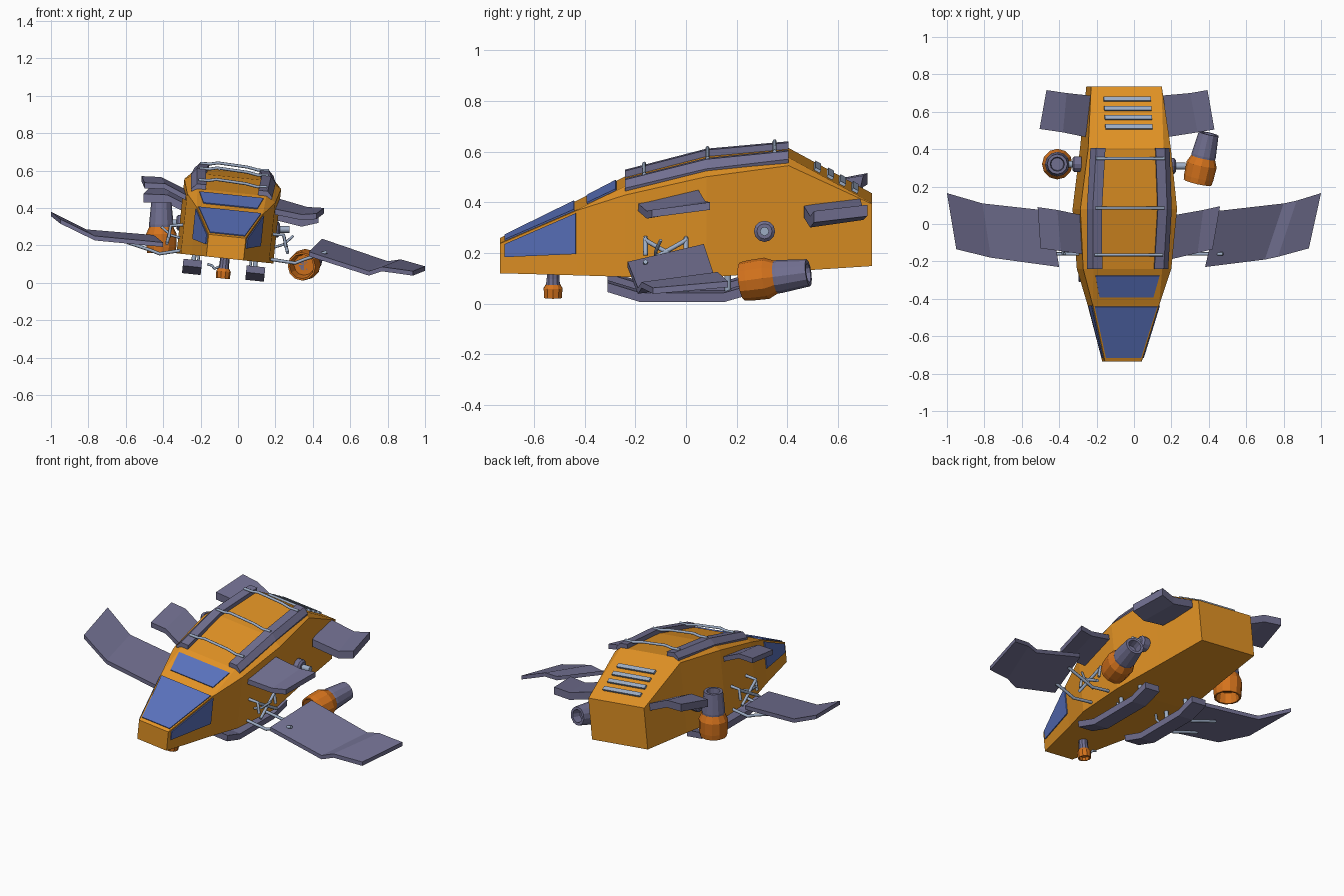
import bpy, bmesh, math
from mathutils import Matrix, Vector

if "Cube" in bpy.data.objects:
    bpy.data.objects.remove(bpy.data.objects["Cube"])


def mat(name, r, g, b):
    m = bpy.data.materials.new(name)
    m.diffuse_color = (r, g, b, 1)
    m.use_nodes = True
    m.node_tree.nodes["Principled BSDF"].inputs["Base Color"].default_value = m.diffuse_color
    return m


ORANGE = mat("hull_orange", .76, .29, .018)
RUST = mat("nozzle_orange", .66, .17, .012)
GREY = mat("violet_grey", .165, .16, .28)
METAL = mat("light_metal", .34, .42, .56)
BLUE = mat("window_blue", .10, .165, .50)

# The hull is rolled six degrees; hull parts are built in this frame
HULL = Matrix.Translation((-.07, 0, .13)) @ Matrix.Rotation(math.radians(6), 4, 'Y')
WORLD = Matrix.Identity(4)


def finish(name, bm, m, M=HULL):
    bmesh.ops.recalc_face_normals(bm, faces=bm.faces)
    me = bpy.data.meshes.new(name)
    bm.to_mesh(me)
    bm.free()
    me.materials.append(m)
    ob = bpy.data.objects.new(name, me)
    bpy.context.collection.objects.link(ob)
    ob.matrix_world = M
    return ob


def loft(name, rings, m, M=HULL):
    bm = bmesh.new()
    vs = [[bm.verts.new(p) for p in r] for r in rings]
    n = len(rings[0])
    for a, b in zip(vs, vs[1:]):
        for i in range(n):
            j = (i + 1) % n
            bm.faces.new((a[i], a[j], b[j], b[i]))
    bm.faces.new(vs[0])
    bm.faces.new(vs[-1])
    return finish(name, bm, m, M)


def slab(name, stations, t, m, M=WORLD):
    # stations: (front point, rear point) from root to tip, thickened downward
    d = Vector((0, 0, -t))
    return loft(name, [[Vector(f), Vector(r), Vector(r) + d, Vector(f) + d]
                       for f, r in stations], m, M)


def plate(name, pts, out, m, t=.006):
    o = Vector(out).normalized()
    return loft(name, [[Vector(p) - o * .01 for p in pts],
                       [Vector(p) + o * t for p in pts]], m)


def tube(name, pts, r, m, M=WORLD):
    cu = bpy.data.curves.new(name, 'CURVE')
    cu.dimensions = '3D'
    cu.bevel_depth, cu.bevel_resolution, cu.use_fill_caps = r, 2, True
    sp = cu.splines.new('POLY')
    sp.points.add(len(pts) - 1)
    for p, c in zip(sp.points, pts):
        p.co = (*c, 1)
    tmp = bpy.data.objects.new(name + "_path", cu)
    me = bpy.data.meshes.new_from_object(tmp)
    bpy.data.objects.remove(tmp)
    me.materials.clear()
    me.materials.append(m)
    ob = bpy.data.objects.new(name, me)
    bpy.context.collection.objects.link(ob)
    ob.matrix_world = M


def lathe(name, prof, base, axis, m, n=12, M=WORLD):
    bm = bmesh.new()
    rings = [[bm.verts.new((r * math.cos(2 * math.pi * i / n), r * math.sin(2 * math.pi * i / n), z))
              for i in range(n)] for r, z in prof]
    for a, b in zip(rings, rings[1:]):
        for i in range(n):
            j = (i + 1) % n
            bm.faces.new((a[i], a[j], b[j], b[i]))
    bm.faces.new(rings[0])
    bm.faces.new(rings[-1])
    T = Matrix.Translation(base) @ Vector(axis).to_track_quat('Z', 'Y').to_matrix().to_4x4()
    return finish(name, bm, m, M @ T)


# Hull: y, half width, floor, shoulder height, roof half width, roof height
SEC = [(-.735, .10, 0, .117, .098, .119),
       (-.43, .18, 0, .258, .178, .26),
       (-.24, .237, 0, .325, .185, .355),
       (.08, .26, 0, .40, .195, .437),
       (.405, .222, .02, .44, .18, .468),
       (.735, .19, .038, .284, .188, .287)]
loft("hull", [[(-w, y, z), (w, y, z), (w, y, hs), (wt, y, ht), (-wt, y, ht), (-w, y, hs)]
              for y, w, z, hs, wt, ht in SEC], ORANGE)

# Windows: windscreen, roof pane, side panes
plate("windscreen", [(-.094, -.715, .128), (.094, -.715, .128),
                     (.168, -.44, .256), (-.168, -.44, .256)], (0, -.42, .9), BLUE)
plate("roof_window", [(-.145, -.39, .28), (.145, -.39, .28),
                      (.172, -.275, .3375), (-.172, -.275, .3375)], (0, -.44, .9), BLUE)
for s in (-1, 1):
    plate("side_window", [(s * (.10 + .2623 * (y + .735)), y, z) for y, z in
                          ((-.715, .065), (-.715, .117), (-.435, .247), (-.435, .085))],
          (s, -.26, 0), BLUE)

# Roof rails along the roof edges
for s in (-1, 1):
    rings = []
    for y, w, z, hs, wt, ht in SEC[2:5]:
        lo = hs * .65 + ht * .35
        rings.append([(s * (wt - .045), y, ht - .01), (s * (wt - .045), y, ht + .026),
                      (s * (wt + .005), y, ht + .026), (s * (wt + .033), y, lo + .015),
                      (s * (wt + .025), y, lo - .015)])
    loft("roof_rail", rings, GREY)

# Roof cross pipes
for y, h in ((-.165, .375), (.085, .437), (.35, .464)):
    tube("roof_pipe", [(-.185, y, h + .028), (-.13, y, h + .03), (-.09, y, h + .04),
                       (.07, y, h + .034), (.13, y, h + .024), (.185, y, h + .028)], .008, METAL, HULL)

# Rear vent bars
for y in (.517, .567, .615, .665):
    z = .468 - (y - .405) * .5485
    plate("vent_bar", [(-.127, y - .011, z + .006), (.127, y - .011, z + .006),
                       (.127, y + .011, z - .006), (-.127, y + .011, z - .006)], (0, .48, .88), METAL, .012)

# Main wings, each set at its own angle
slab("right_wing", [((.38, -.23, .165), (.45, .07, .235)), ((.70, -.19, .062), (.80, .11, .115)),
                    ((.77, -.175, .085), (.87, .125, .125)), ((.935, -.13, .062), (1, .165, .088))], .024, GREY)
slab("left_wing", [((-.40, -.23, .215), (-.45, .07, .255)), ((-.765, -.18, .25), (-.81, .11, .285)),
                   ((-.95, -.135, .34), (-1, .165, .38))], .024, GREY)

# Upper fins
slab("right_fin", [((.17, -.195, .40), (.20, .045, .455)), ((.34, -.155, .365), (.37, .075, .405)),
                   ((.42, -.135, .37), (.46, .095, .40))], .03, GREY)
slab("left_fin", [((-.25, -.165, .455), (-.29, .05, .505)), ((-.39, -.145, .53), (-.41, .075, .565)),
                  ((-.50, -.13, .535), (-.515, .09, .57))], .03, GREY)

# Rear fins
slab("right_rear_fin", [((.18, .465, .385), (.13, .685, .42)), ((.34, .49, .345), (.30, .70, .375)),
                        ((.43, .505, .365), (.393, .716, .39))], .045, GREY)
slab("left_rear_fin", [((-.26, .465, .41), (-.22, .685, .44)), ((-.38, .49, .47), (-.36, .70, .505)),
                       ((-.505, .508, .475), (-.468, .716, .515))], .045, GREY)

# Wing strut frames: arms from hull, cross braces, lower arms to the wing
for s in (-1, 1):
    x0 = .175 if s > 0 else -.29
    dz = 0 if s > 0 else .05
    P = lambda d, y, z: (x0 + s * d, y, z + dz)
    for y in (-.16, 0):
        tube("strut_arm", [P(0, y, .26), P(.07, y, .255), P(.08, y, .19)], .009, METAL)
        tube("lower_arm", [P(0, y, .125), P(.13, y, .105), P(.18, y, .125), P(.30, y, .165)], .009, METAL)
    tube("brace", [P(.07, -.16, .25), P(.09, 0, .16)], .009, METAL)
    tube("brace", [P(.07, 0, .25), P(.09, -.16, .16)], .009, METAL)
    tube("hose", [P(.02, -.12, .19), P(.07, -.12, .205), P(.12, -.10, .25)], .007, METAL)

# Thrusters: orange nozzle and grey casing, with hull mounts
NOZZLE = [(.001, .06), (.055, .06), (.066, 0), (.076, 0), (.08, .03), (.082, .10), (.064, .14)]
CASING = [(.03, .06), (.062, .11), (.066, .15), (.054, .27), (.038, .27), (.034, .22), (.001, .22)]
for side, base, axis in (("right", (.34, .222, .087), (.06, .265, .035)),
                         ("left", (-.41, .32, .16), (0, 0, 1))):
    lathe(side + "_nozzle", NOZZLE, base, axis, RUST)
    lathe(side + "_thruster", CASING, base, axis, GREY)
tube("left_mount", [(-.26, .32, .32), (-.37, .32, .32)], .018, METAL)
tube("right_mount", [(.15, .31, .285), (.275, .31, .285)], .018, METAL)
lathe("right_mount_disc", [(.042, -.02), (.042, .02), (.03, .03)], (.195, .31, .285), (1, 0, 0), GREY)
lathe("left_mount_disc", [(.042, -.02), (.042, .02), (.03, .03)], (-.30, .32, .32), (-1, 0, 0), GREY)

# Landing skids with legs
for s in (-1, 1):
    slab("skid", [((s * .22, y, z), (s * .12, y, z)) for y, z in
                  ((-.31, -.025), (-.18, -.065), (.15, -.065), (.27, -.03))], .037, GREY, HULL)
    for y in (0, .165):
        tube("skid_leg", [(s * .165, y, .02), (s * .165, y, -.08)], .012, METAL, HULL)
    tube("skid_hose", [(s * .14, -.06, .01), (s * .14, -.06, -.03), (s * .165, -.04, -.07)], .007, METAL, HULL)

# Chin sensor with hose
lathe("sensor_neck", [(.03, -.065), (.026, -.03), (.026, .01)], (0, -.525, 0), (0, 0, 1), GREY, 10, HULL)
lathe("sensor_cup", [(.001, -.09), (.026, -.09), (.03, -.108), (.037, -.108), (.039, -.07), (.03, -.055)],
      (0, -.525, 0), (0, 0, 1), RUST, 10, HULL)
tube("sensor_hose", [(-.02, -.525, -.045), (-.05, -.525, -.06), (-.065, -.525, -.045), (-.09, -.525, -.04)],
     .007, METAL, HULL)
